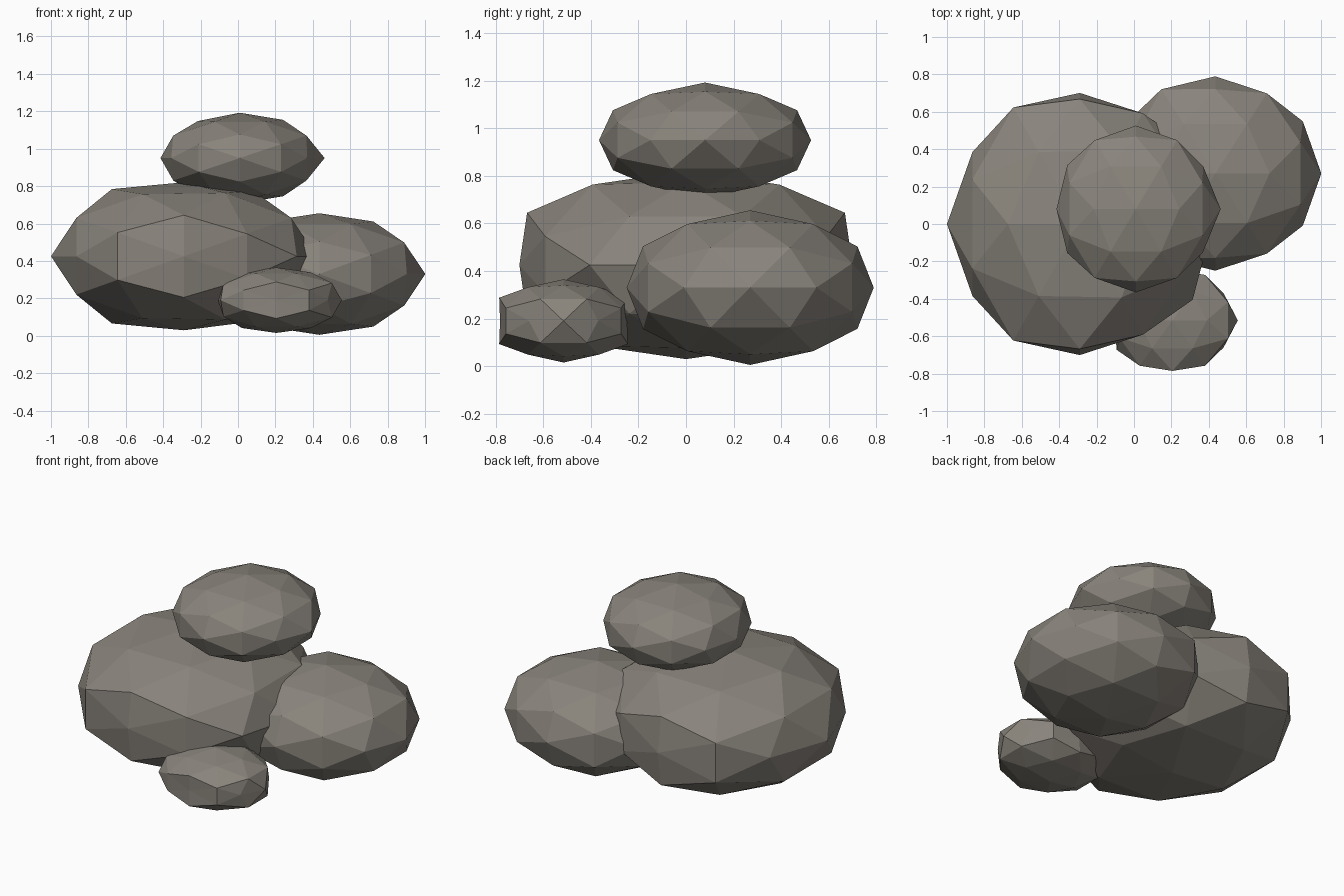
import bpy
import bmesh
from math import radians
from mathutils import Matrix, Vector

cube = bpy.data.objects.get("Cube")
if cube:
    bpy.data.objects.remove(cube)

# One stone colour for every boulder
COLOUR = (0.25, 0.23, 0.2, 1.0)
stone = bpy.data.materials.new("warm grey stone")
stone.use_nodes = True
stone.diffuse_color = COLOUR
bsdf = stone.node_tree.nodes["Principled BSDF"]
bsdf.inputs["Base Color"].default_value = COLOUR
bsdf.inputs["Roughness"].default_value = 0.95


def boulder(name, centre, radii, dents):
    """Faceted ellipsoid; dents push corners in or out, mirrored in y and z."""
    bm = bmesh.new()
    bmesh.ops.create_icosphere(bm, subdivisions=2, radius=1)
    # Turn the ball so that a corner lies on each axis
    bmesh.ops.rotate(bm, verts=bm.verts, cent=(0, 0, 0),
                     matrix=Matrix.Rotation(radians(-31.717), 3, "Y"))
    for v in bm.verts:
        folded = Vector((v.co.x, abs(v.co.y), abs(v.co.z))).normalized()
        for direction, factor in dents:
            if folded.dot(Vector(direction).normalized()) > 0.99:
                v.co *= factor
                break
    bmesh.ops.scale(bm, vec=radii, verts=bm.verts)
    mesh = bpy.data.meshes.new(name)
    bm.to_mesh(mesh)
    bm.free()
    mesh.materials.append(stone)
    obj = bpy.data.objects.new(name, mesh)
    obj.location = centre
    bpy.context.collection.objects.link(obj)
    return obj


# Large base boulder
boulder("large_boulder", (-0.29, 0, 0.425), (0.71, 0.77, 0.41), [
    ((0, 1, 0), 0.91), ((0, 0, 1), 0.965), ((-0.85, 0.53, 0), 0.95),
    ((0.5, 0.81, 0.31), 0.95), ((0.31, 0.5, 0.81), 1.02),
    ((0, 0.85, 0.53), 1.02), ((-0.53, 0, 0.85), 1.03)])

# Medium boulder leaning on the base
boulder("side_boulder", (0.435, 0.27, 0.33), (0.55, 0.53, 0.33), [
    ((1, 0, 0), 1.03), ((0, 1, 0), 0.98), ((0, 0, 1), 0.985),
    ((-0.5, 0.81, 0.31), 1.05), ((0.81, 0.31, 0.5), 1.02)])

# Boulder balanced on top
boulder("top_boulder", (0.01, 0.08, 0.95), (0.44, 0.455, 0.24), [
    ((1, 0, 0), 1.03), ((-1, 0, 0), 0.965), ((0, 1, 0), 0.98),
    ((0, 0, 1), 1.01), ((-0.53, 0, 0.85), 0.97),
    ((0.85, 0.53, 0), 0.96), ((-0.85, 0.53, 0), 0.98)])

# Small boulder at the front
boulder("small_boulder", (0.205, -0.515, 0.19), (0.35, 0.3, 0.175), [
    ((-1, 0, 0), 0.89), ((0, 1, 0), 0.89), ((0.85, 0.53, 0), 0.92),
    ((0, 0.85, 0.53), 1.06), ((0.81, 0.31, 0.5), 1.05)])
